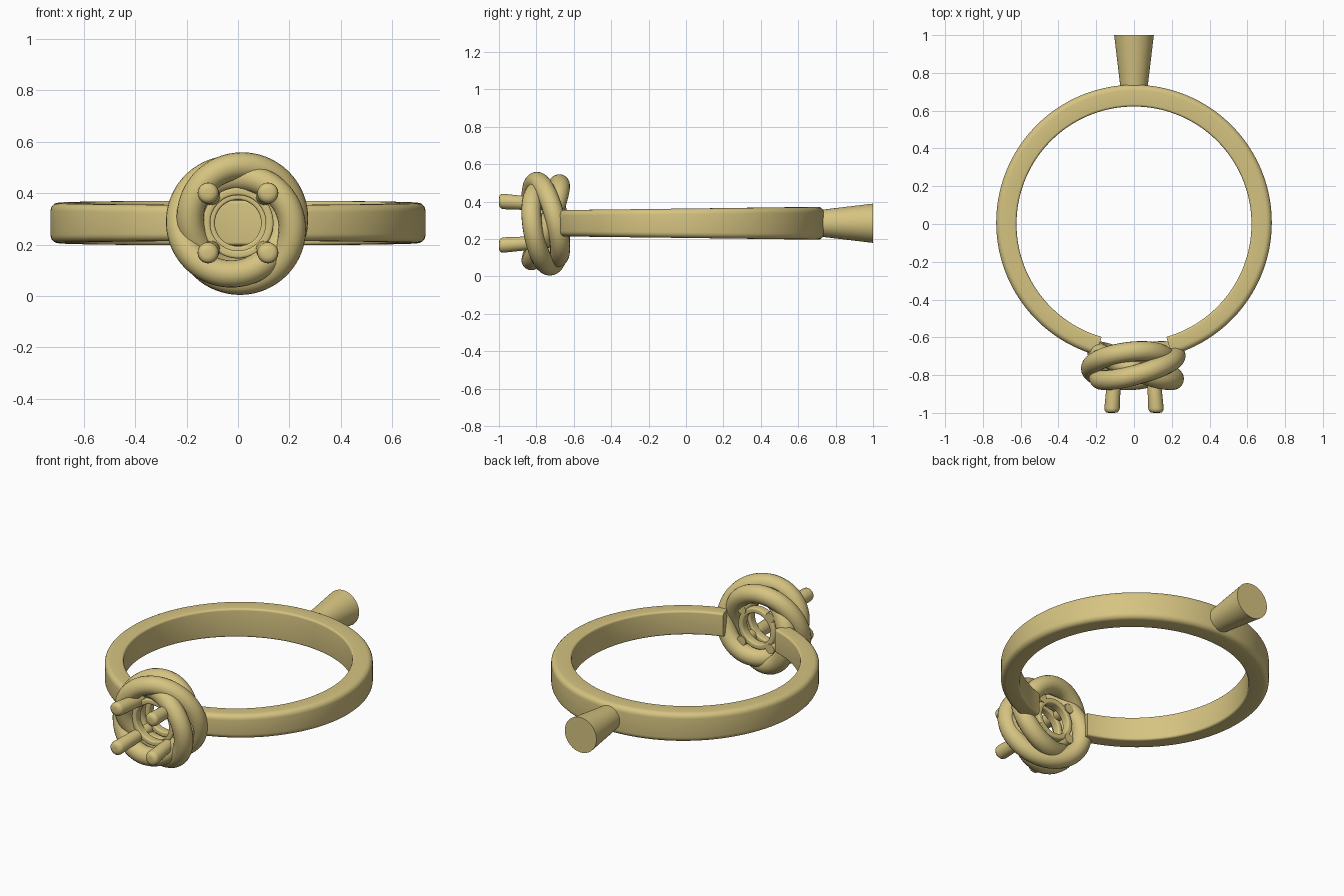
import bpy, bmesh
from math import sin, cos, pi, tau, radians
from mathutils import Vector

if "Cube" in bpy.data.objects:
    bpy.data.objects.remove(bpy.data.objects["Cube"])

CZ = 0.284          # height of the band's mid plane
KY = -0.75          # centre of the knot along y

gold = bpy.data.materials.new("gold")
gold.diffuse_color = (0.67, 0.55, 0.22, 1)
gold.use_nodes = True
gold.node_tree.nodes["Principled BSDF"].inputs["Base Color"].default_value = gold.diffuse_color


def loft(name, rings, closed=False, angle=35):
    """Skin a list of point loops; cap the ends unless closed."""
    bm = bmesh.new()
    vs = [[bm.verts.new(p) for p in r] for r in rings]
    n, m = len(vs), len(vs[0])
    for i in range(n if closed else n - 1):
        a, b = vs[i], vs[(i + 1) % n]
        for j in range(m):
            k = (j + 1) % m
            bm.faces.new((a[j], a[k], b[k], b[j]))
    if not closed:
        bm.faces.new(vs[0])
        bm.faces.new(vs[-1])
    bmesh.ops.recalc_face_normals(bm, faces=bm.faces[:])
    me = bpy.data.meshes.new(name)
    bm.to_mesh(me)
    bm.free()
    ob = bpy.data.objects.new(name, me)
    bpy.context.collection.objects.link(ob)
    me.materials.append(gold)
    bpy.ops.object.select_all(action='DESELECT')
    bpy.context.view_layer.objects.active = ob
    ob.select_set(True)
    bpy.ops.object.shade_smooth_by_angle(angle=radians(angle))
    return ob


def rounded_section(r0, r1, half, ro, ri):
    """Rounded rectangle in (radius, height) coordinates."""
    pts = []
    for cx, cy, r, start in ((r1 - ro, half - ro, ro, 0), (r0 + ri, half - ri, ri, 90),
                             (r0 + ri, ri - half, ri, 180), (r1 - ro, ro - half, ro, 270)):
        for k in range(6):
            a = radians(start + 18 * k)
            pts.append((cx + r * cos(a), cy + r * sin(a)))
    return pts


# Finger band: open behind the knot, widening toward the back
GAP, N = radians(16), 128
rings = []
for i in range(N + 1):
    a = -pi / 2 + GAP + (tau - 2 * GAP) * i / N
    t = (sin(a) + 1) / 2
    sec = rounded_section(0.622, 0.722 + 0.015 * t, 0.070 + 0.017 * t, 0.030, 0.012)
    rings.append([(r * cos(a), r * sin(a), CZ + h) for r, h in sec])
loft("finger_band", rings)

# Casting stem at the back
rings = []
for y, r in ((0.69, 0.068), (0.74, 0.074), (1.0, 0.105)):
    rings.append([(r * cos(tau * k / 48), y, CZ + r * sin(tau * k / 48)) for k in range(48)])
loft("back_stem", rings)


# Knot: three round strands twisted once about a ring
def strand_point(a, phase):
    q = a + phase
    r = 0.202 + 0.026 * cos(q)
    return Vector((r * sin(a), KY + 0.077 * sin(q), CZ + r * cos(a)))


for s in range(3):
    ph = tau * s / 3 + pi * 1.1
    rings = []
    for i in range(120):
        a = tau * i / 120
        p = strand_point(a, ph)
        tan = (strand_point(a + .01, ph) - strand_point(a - .01, ph)).normalized()
        u = tan.cross(Vector((0, 1, 0))).normalized()
        v = tan.cross(u)
        rings.append([p + 0.053 * (u * cos(tau * k / 20) + v * sin(tau * k / 20))
                      for k in range(20)])
    loft(f"knot_strand_{s + 1}", rings, closed=True, angle=60)

# Stone seat: two stacked collars inside the knot
for name, y, r0, r1, half in (("front_collar", -0.79, 0.108, 0.138, 0.025),
                              ("back_collar", -0.69, 0.090, 0.122, 0.025)):
    sec = rounded_section(r0, r1, half, 0.009, 0.009)
    rings = [[(r * cos(tau * i / 64), y + h, CZ + r * sin(tau * i / 64)) for r, h in sec]
             for i in range(64)]
    loft(name, rings, closed=True)

# Four prongs, leaning slightly outward, with rounded tips
for i, (sx, sz) in enumerate(((1, 1), (-1, 1), (-1, -1), (1, -1))):
    rings = []
    for y, r in ((-0.66, 0.028), (-0.80, 0.035), (-0.975, 0.041), (-0.988, 0.038),
                 (-0.997, 0.029), (-1.0, 0.015)):
        d = 0.118 - 0.07 * (1 + y)
        rings.append([(sx * d + r * cos(tau * k / 24), y, CZ + sz * d + r * sin(tau * k / 24))
                      for k in range(24)])
    loft(f"prong_{i + 1}", rings, angle=50)
